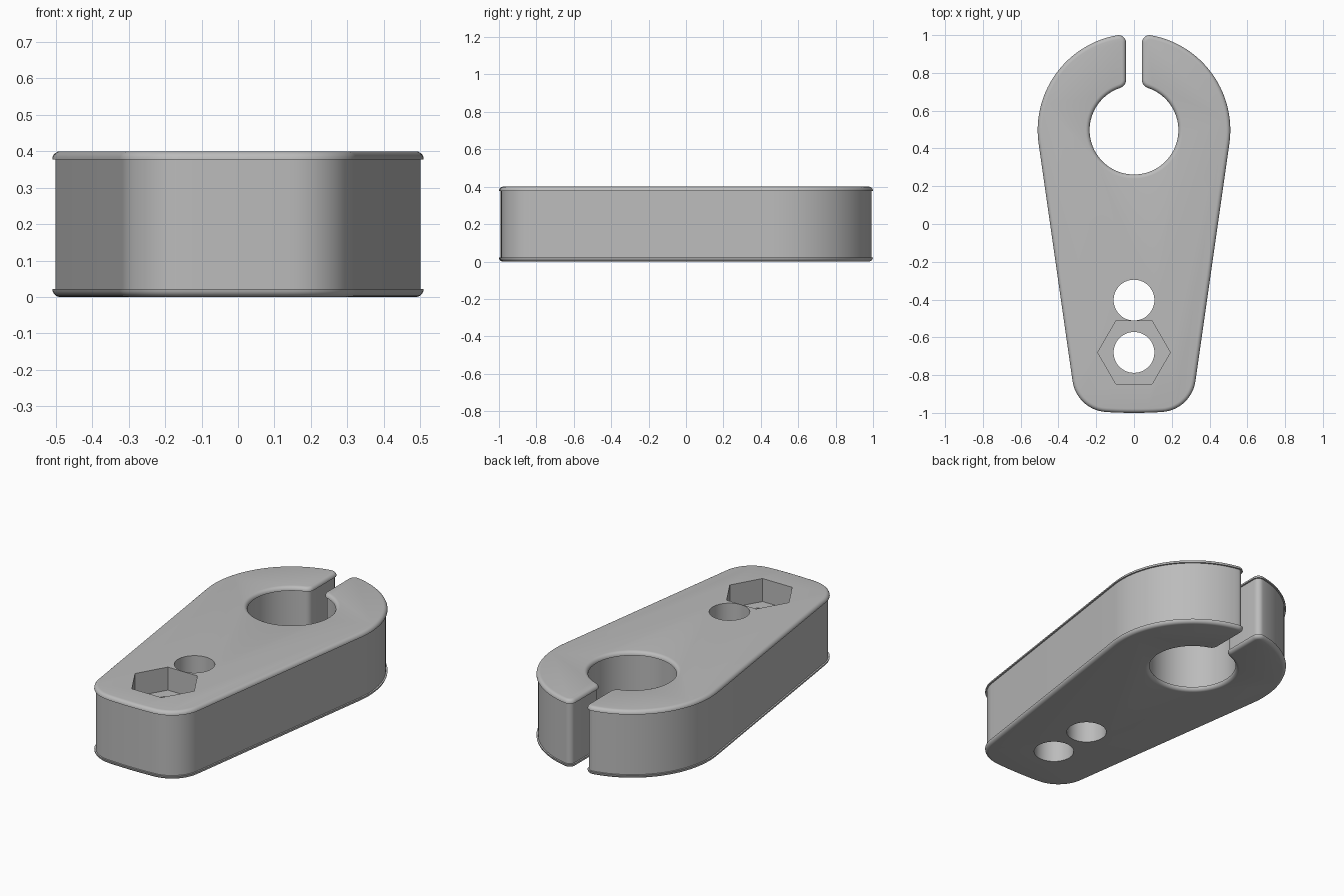
import bpy, bmesh, math
from mathutils import Vector

if "Cube" in bpy.data.objects:
    bpy.data.objects.remove(bpy.data.objects["Cube"])

HEIGHT = 0.4
grey = bpy.data.materials.new("mid_grey")
grey.diffuse_color = (0.5, 0.5, 0.5, 1)
grey.use_nodes = True
grey.node_tree.nodes["Principled BSDF"].inputs["Base Color"].default_value = grey.diffuse_color


def arc(c, r, a0, a1, n):
    return [Vector((c.x + r * math.cos(a0 + (a1 - a0) * i / n),
                    c.y + r * math.sin(a0 + (a1 - a0) * i / n))) for i in range(n + 1)]


def angle(v):
    return math.atan2(v.y, v.x)


# Key centres of the right half of the outline
tilt = 0.142
bore, R, r_bore = Vector((0, 0.497)), 0.51, 0.235
slot, r_tip, r_in, r_foot = 0.042, 0.04, 0.045, 0.19
n = Vector((math.cos(tilt), -math.sin(tilt)))
foot = bore + n * (R - r_foot) + 1.27 * Vector((-math.sin(tilt), -math.cos(tilt)))
a = foot.y + 1
r_end = (a * a + foot.x ** 2 - r_foot ** 2) / (2 * (a - r_foot))
end = Vector((0, r_end - 1))
tip_x, in_x = slot + r_tip, slot + r_in
tip = bore + Vector((tip_x, math.sqrt((R - r_tip) ** 2 - tip_x ** 2)))
lead = bore + Vector((in_x, math.sqrt((r_bore + r_in) ** 2 - in_x ** 2)))

# Half outline: end arc, foot corner, straight flank, head, slot, bore
raw = (arc(end, r_end, -math.pi / 2, angle(foot - end), 6)
       + arc(foot, r_foot, angle(foot - end), -tilt, 14)
       + arc(bore, R, -tilt, angle(tip - bore), 36)
       + arc(tip, r_tip, angle(tip - bore), math.pi, 8)
       + arc(lead, r_in, math.pi, angle(bore - lead) + 2 * math.pi, 8)
       + arc(bore, r_bore, angle(lead - bore), -math.pi / 2, 36))
half = [raw[0]]
for p in raw[1:]:
    if (p - half[-1]).length > 1e-4:
        half.append(p)
loop = half + [Vector((-p.x, p.y)) for p in reversed(half[1:-1])]

# Inward normals for offsetting the outline
count = len(loop)
normals = []
for i, p in enumerate(loop):
    t = (p - loop[i - 1]).normalized() + (loop[(i + 1) % count] - p).normalized()
    t.normalize()
    normals.append(Vector((-t.y, t.x)))

# Edge section (inset, z): rounded lips above and below a recessed wall
LIP, WALL = 0.022, 0.009
bottom = [(LIP * (1 - math.sin(k * math.pi / 10)), LIP * (1 - math.cos(k * math.pi / 10)))
          for k in range(6)] + [(WALL, LIP)]
section = bottom + [(d, HEIGHT - z) for d, z in reversed(bottom)]

bm = bmesh.new()
rings = [[bm.verts.new((*(p + m * d), z)) for p, m in zip(loop, normals)] for d, z in section]
for lo, hi in zip(rings, rings[1:]):
    for i in range(count):
        j = (i + 1) % count
        bm.faces.new((lo[i], lo[j], hi[j], hi[i]))
bm.faces.new(list(reversed(rings[0])))
bm.faces.new(rings[-1])
bmesh.ops.recalc_face_normals(bm, faces=bm.faces)
mesh = bpy.data.meshes.new("clamp_arm")
bm.to_mesh(mesh)
bm.free()
mesh.materials.append(grey)
arm = bpy.data.objects.new("clamp_arm", mesh)
bpy.context.collection.objects.link(arm)


# Two bolt holes and the hexagonal nut pocket
def cut(name, y, radius, sides, z0, z1, turn):
    bpy.ops.mesh.primitive_cylinder_add(vertices=sides, radius=radius, depth=z1 - z0,
                                        location=(0, y, (z0 + z1) / 2), rotation=(0, 0, turn))
    cutter = bpy.context.object
    cutter.name = name
    cutter.hide_render = True
    cutter.data.materials.append(grey)
    mod = arm.modifiers.new(name, "BOOLEAN")
    mod.operation, mod.solver, mod.object = "DIFFERENCE", "EXACT", cutter
    bpy.ops.object.select_all(action="DESELECT")
    arm.select_set(True)
    bpy.context.view_layer.objects.active = arm
    bpy.ops.object.modifier_apply(modifier=name)
    bpy.data.objects.remove(cutter)


cut("upper_bolt_hole", -0.403, 0.108, 48, -0.1, 0.5, 0)
cut("lower_bolt_hole", -0.68, 0.108, 48, -0.1, 0.5, 0)
cut("nut_pocket", -0.68, 0.192, 6, 0.265, 0.5, math.pi / 6)

bpy.ops.object.shade_smooth_by_angle(angle=math.radians(30))
